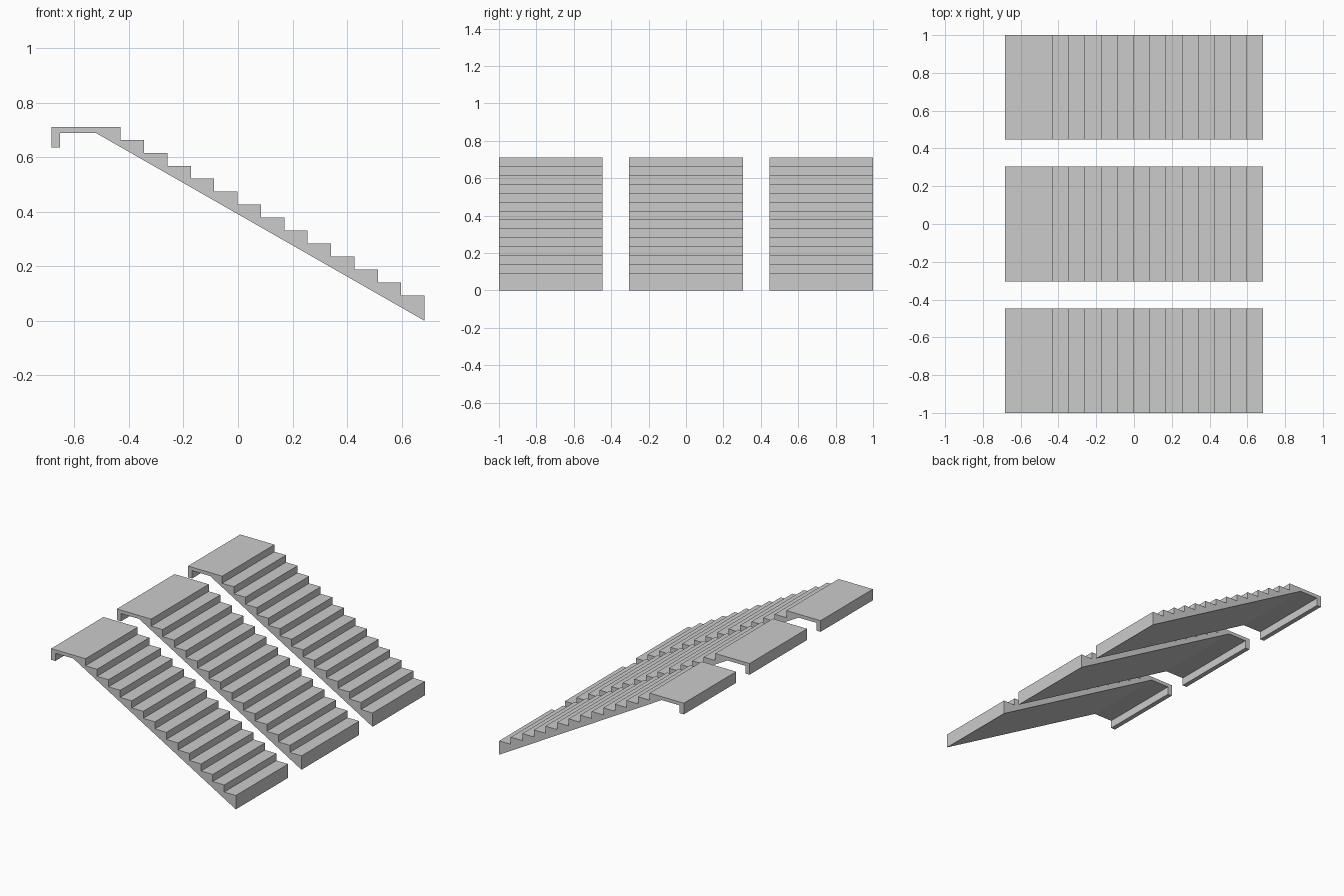
import bpy
import bmesh

if "Cube" in bpy.data.objects:
    bpy.data.objects.remove(bpy.data.objects["Cube"])

STEPS = 13
X_START, X_END = -0.43, 0.684
Z_TOP, Z_LAST = 0.711, 0.093
RUN = (X_END - X_START) / STEPS
RISE = (Z_TOP - Z_LAST) / STEPS


def stair_profile():
    # Landing underside with its hanging lip, then the sloped soffit
    pts = [(X_END, 0), (-0.52, 0.688), (-0.653, 0.688),
           (-0.653, 0.636), (-0.684, 0.636), (-0.684, Z_TOP)]
    # Landing edge and descending treads
    pts.append((X_START, Z_TOP))
    for i in range(1, STEPS + 1):
        z = Z_TOP - i * RISE
        pts.append((X_START + (i - 1) * RUN, z))
        pts.append((X_START + i * RUN, z))
    return pts


def make_flight(name, y0, y1):
    bm = bmesh.new()
    face = bm.faces.new([bm.verts.new((x, y0, z)) for x, z in stair_profile()])
    ext = bmesh.ops.extrude_face_region(bm, geom=[face], use_keep_orig=True)
    verts = [g for g in ext["geom"] if isinstance(g, bmesh.types.BMVert)]
    bmesh.ops.translate(bm, verts=verts, vec=(0, y1 - y0, 0))
    bmesh.ops.recalc_face_normals(bm, faces=bm.faces)
    mesh = bpy.data.meshes.new(name)
    bm.to_mesh(mesh)
    bm.free()
    obj = bpy.data.objects.new(name, mesh)
    bpy.context.collection.objects.link(obj)


# Three parallel flights, the middle one slightly wider
for name, y0, y1 in (("front_stair_flight", -1.0, -0.447),
                     ("middle_stair_flight", -0.305, 0.305),
                     ("back_stair_flight", 0.447, 1.0)):
    make_flight(name, y0, y1)
